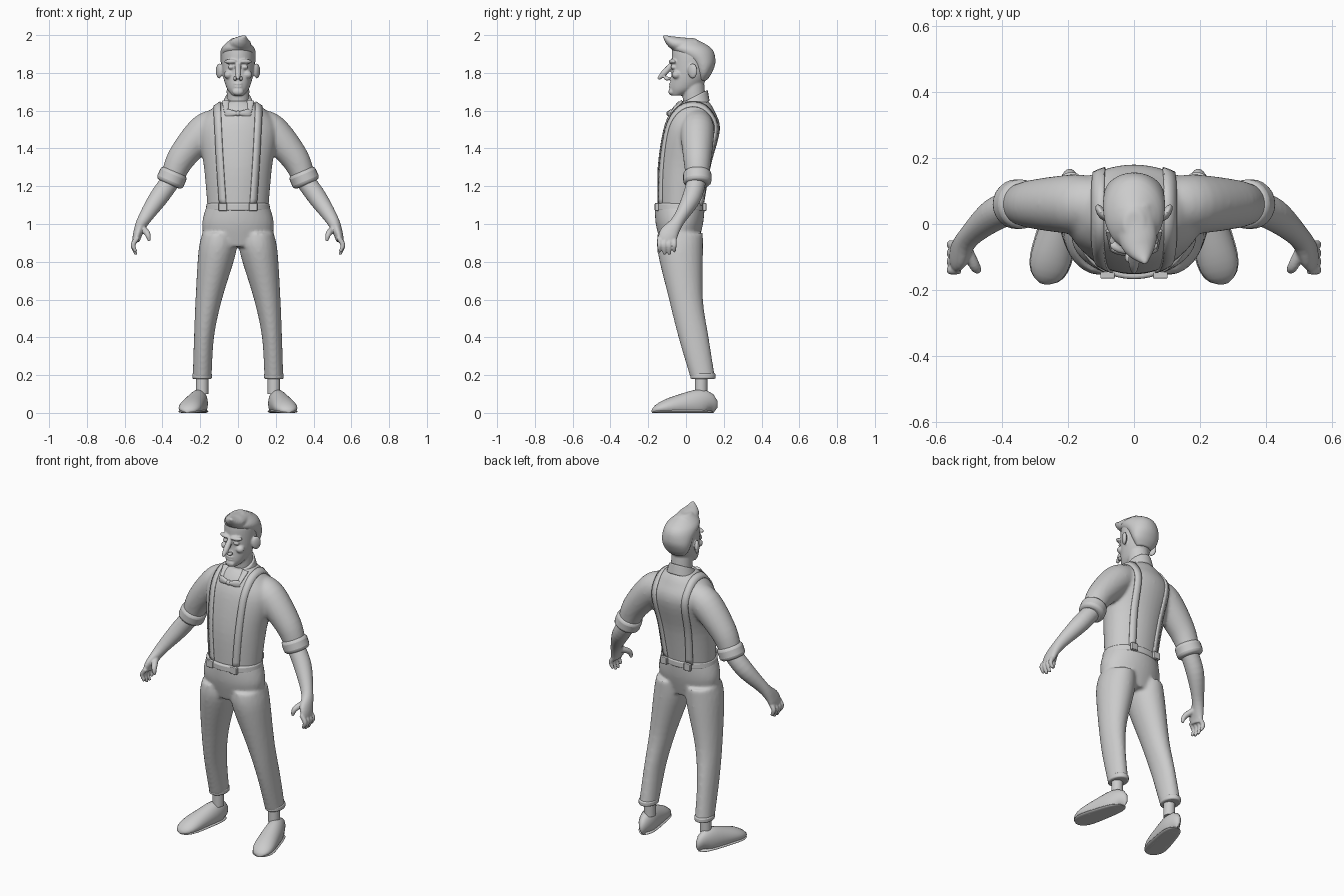
import bpy, bmesh, math
from mathutils import Vector, Matrix
from mathutils.bvhtree import BVHTree

if "Cube" in bpy.data.objects:
    bpy.data.objects.remove(bpy.data.objects["Cube"])

ALONG_X, ALONG_Y, UP = Vector((1, 0, 0)), Vector((0, 1, 0)), Vector((0, 0, 1))
clay = bpy.data.materials.new("plain grey")
clay.use_nodes = True
clay.diffuse_color = (.6, .6, .6, 1)
clay.node_tree.nodes["Principled BSDF"].inputs["Base Color"].default_value = clay.diffuse_color


def spline(points, steps):
    """Smooth Catmull-Rom path through points of any dimension."""
    path = []
    for i, (b, c) in enumerate(zip(points, points[1:])):
        before = points[max(i - 1, 0)]
        after = points[min(i + 2, len(points) - 1)]
        for k in range(steps):
            t = k / steps
            ease = t * t * (3 - 2 * t)
            leave = (c - before) * t * (1 - t) ** 2 / 2
            arrive = (after - b) * t * t * (t - 1) / 2
            path.append(b.lerp(c, ease) + leave + arrive)
    return path + [points[-1]]


def tube(bm, rings, ref=ALONG_X, flat=False, sides=24, steps=5):
    """Loft ellipses given as x, y, z, radius along ref, optional other radius."""
    path = spline([Vector((*r[:4], r[-1])) for r in rings], steps)
    loops = []
    for i, ring in enumerate(path):
        centre = ring.xyz
        ahead = path[min(i + 1, len(path) - 1)].xyz
        behind = path[max(i - 1, 0)].xyz
        axis = UP if flat else (ahead - behind).normalized()
        u = (ref - axis * ref.dot(axis)).normalized()
        v = axis.cross(u)
        loop = []
        for k in range(sides):
            angle = math.tau * k / sides
            spot = centre + u * ring[3] * math.cos(angle) + v * ring[4] * math.sin(angle)
            loop.append(bm.verts.new(spot))
        loops.append(loop)
    for low, high in zip(loops, loops[1:]):
        for k in range(sides):
            bm.faces.new((low[k - 1], low[k], high[k], high[k - 1]))
    bm.faces.new(loops[0])
    bm.faces.new(loops[-1])


def body(bm, rows, **options):
    """Upright loft from rows of height, half width, front y, back y."""
    rings = [(0, (front + back) / 2, z, width, (back - front) / 2) for z, width, front, back in rows]
    tube(bm, rings, flat=True, sides=40, **options)


def ball(bm, centre, radii, lean=0):
    place = Matrix.Translation(centre) @ Matrix.Rotation(lean, 4, "Z") @ Matrix.Diagonal((*radii, 1))
    bmesh.ops.create_uvsphere(bm, u_segments=20, v_segments=12, radius=1, matrix=place)


def box(bm, centre, size):
    place = Matrix.Translation(centre) @ Matrix.Diagonal((*size, 1))
    bmesh.ops.create_cube(bm, size=1, matrix=place)


def mirror(bm):
    """Copy everything so far to the other side."""
    copy = bmesh.ops.duplicate(bm, geom=bm.verts[:] + bm.edges[:] + bm.faces[:])
    for item in copy["geom"]:
        if isinstance(item, bmesh.types.BMVert):
            item.co.x *= -1


def finish(name, bm, voxel=0, bevel=0):
    """Make the object; voxel blends its pieces, bevel rounds its rims."""
    bmesh.ops.recalc_face_normals(bm, faces=bm.faces)
    mesh = bpy.data.meshes.new(name)
    bm.to_mesh(mesh)
    bm.free()
    mesh.materials.append(clay)
    part = bpy.data.objects.new(name, mesh)
    bpy.context.collection.objects.link(part)
    bpy.ops.object.select_all(action="DESELECT")
    part.select_set(True)
    bpy.context.view_layer.objects.active = part
    bpy.ops.object.shade_smooth_by_angle(angle=math.radians(45))
    if voxel:
        blend = part.modifiers.new("blend", "REMESH")
        blend.mode = "VOXEL"
        blend.voxel_size = voxel
        blend.use_smooth_shade = True
        part.modifiers.new("soften", "SMOOTH").iterations = 4
    if bevel:
        rim = part.modifiers.new("round_rim", "BEVEL")
        rim.width = bevel
        rim.segments = 3
    return part


# Shirt: short sleeves blended into the torso
bm = bmesh.new()
tube(bm, [(.1, .06, 1.53, .08), (.18, .06, 1.49, .09), (.3, .06, 1.35, .075), (.35, .06, 1.24, .06)], ref=ALONG_Y)
mirror(bm)
body(bm, [(1.07, .16, -.15, .09), (1.3, .18, -.15, .13), (1.5, .21, -.12, .18), (1.6, .15, -.08, .15),
          (1.65, .08, -.04, .12)])
shirt = finish("shirt", bm, voxel=.01)

# Rolled sleeve cuffs
bm = bmesh.new()
tube(bm, [(.335, .06, 1.28, .075), (.365, .06, 1.21, .075)], ref=ALONG_Y, steps=1)
mirror(bm)
finish("sleeve_cuffs", bm, bevel=.02)

# Forearms, palms, fingers and thumbs
bm = bmesh.new()
tube(bm, [(.34, .06, 1.25, .05), (.42, .03, 1.14, .05), (.5, -.04, 1.02, .034), (.53, -.09, .95, .05, .025),
          (.54, -.1, .91, .045, .02)], ref=ALONG_Y)
for finger in range(4):
    y = -.14 + .026 * finger
    tip = .83 + .015 * abs(finger - 1.5)
    tube(bm, [(.53, y, .93, .013), (.555, y, .89, .013), (.54, y, tip, .008)], ref=ALONG_Y)
tube(bm, [(.51, -.07, .98, .018), (.48, -.13, .95, .016), (.47, -.14, .91, .008)], ref=ALONG_Y)
mirror(bm)
finish("arms_and_hands", bm, voxel=.005)

# Trousers: two legs blended into the hips
bm = bmesh.new()
tube(bm, [(.19, .09, .18, .05, .065), (.18, .04, .4, .053, .08), (.155, 0, .6, .07, .09), (.11, -.03, .85, .1, .12),
          (.1, -.03, .95, .09, .12)], flat=True)
mirror(bm)
body(bm, [(.88, .17, -.13, .06), (1, .19, -.16, .09), (1.1, .165, -.165, .1)])
finish("trousers", bm, voxel=.01)

# Waistband and trouser hems
bm = bmesh.new()
tube(bm, [(.19, .09, .18, .052, .067), (.19, .09, .21, .052, .067)], flat=True, steps=1)
mirror(bm)
body(bm, [(1.07, .172, -.167, .102), (1.11, .166, -.167, .102)], steps=1)
finish("waistband_and_hems", bm, bevel=.008)

# Ankles
bm = bmesh.new()
tube(bm, [(.19, .08, .1, .033), (.19, .08, .22, .033)], flat=True)
mirror(bm)
finish("ankles", bm)


def shoe_loft(bm, heel_height, toe_height, grow):
    """Rounded footprint from heel to toe, swelling forwards and turned out."""
    rings = []
    for i in range(17):
        t = (1 - math.cos(math.pi * i / 16)) / 2
        roundness = math.sqrt(1 - abs(2 * t - 1) ** 4) + .02
        width = (.046 + .022 * t + grow) * roundness
        height = (heel_height + (toe_height - heel_height) * t) * roundness
        rings.append((.19 + .08 * t, .145 - .325 * t, height * .4, width, height * .6))
    tube(bm, rings, steps=1)
    for vert in bm.verts:
        vert.co.z = max(vert.co.z, 0)


# Shoes and their soles
for name, heel, toe, grow in (("shoes", .15, .05, 0), ("shoe_soles", .02, .02, .003)):
    bm = bmesh.new()
    shoe_loft(bm, heel, toe, grow)
    mirror(bm)
    finish(name, bm)

# Head: ears, brows, eyes, cheeks and nostrils, then neck, skull, nose, lips and chin
bm = bmesh.new()
ball(bm, (.1, .035, 1.81), (.013, .028, .04), lean=-.5)
ball(bm, (.04, -.073, 1.86), (.036, .016, .012), lean=.3)
ball(bm, (.036, -.067, 1.83), (.018, .014, .012))
ball(bm, (.05, -.05, 1.79), (.025, .025, .022))
ball(bm, (.016, -.1, 1.77), (.013, .018, .011))
mirror(bm)
tube(bm, [(0, .05, 1.58, .06), (0, .035, 1.76, .06)])
body(bm, [(1.68, .03, -.075, -.02), (1.72, .06, -.085, .07), (1.8, .082, -.077, .125), (1.9, .086, -.075, .14),
          (1.94, .07, -.07, .11)])
tube(bm, [(0, -.07, 1.85, .014), (0, -.115, 1.8, .017), (0, -.147, 1.767, .008)])
for lip in (1.742, 1.727):
    ball(bm, (0, -.077, lip), (.025, .014, .007))
ball(bm, (0, -.077, 1.7), (.03, .016, .02))
finish("head", bm, voxel=.005)

# Hair: swept-back cap with a pointed quiff
bm = bmesh.new()
body(bm, [(1.76, .05, .06, .11), (1.8, .08, .05, .137), (1.86, .092, .01, .156), (1.93, .088, -.08, .135),
          (1.985, .03, -.04, .04)])
tube(bm, [(0, .05, 1.94, .06, .04), (.015, -.06, 1.957, .055, .036), (.036, -.12, 1.997, .006)])
finish("hair", bm, voxel=.006)

# Shirt collar: tapered band sloping down to the front, with two points
bm = bmesh.new()
tube(bm, [(.066, -.02, 1.65, .02, .008), (.06, -.08, 1.59, .012, .007)])
mirror(bm)
finish("collar_points", bm)
bm = bmesh.new()
tube(bm, [(0, .035, 1.605, .09), (0, .035, 1.67, .068, .08)], flat=True, steps=1)
for vert in bm.verts:
    vert.co.z += (vert.co.y - .035) / 2
finish("collar", bm, bevel=.006)

# Bow tie
bm = bmesh.new()
tube(bm, [(.005, -.09, 1.585, .01), (.05, -.08, 1.585, .012, .023), (.068, -.075, 1.585, .008, .018)], ref=ALONG_Y)
mirror(bm)
ball(bm, (0, -.09, 1.585), (.015, .014, .015))
finish("bow_tie", bm)

# Braces: ribbons cast onto the shirt from waist, over the shoulder, to waist
bpy.context.view_layer.update()
surface = BVHTree.FromObject(shirt, bpy.context.evaluated_depsgraph_get())
bm = bmesh.new()
rows = []
for i in range(41):
    t = i / 40
    turn = math.pi * min(max((t - .3) / .4, 0), 1)
    outward = Vector((0, -math.cos(turn), math.sin(turn)))
    core = Vector((.08 + .03 * math.sin(math.pi * t), .02, 1.1 + .4 * min(t / .3, (1 - t) / .3, 1)))
    row = []
    for side in (-1, 0, 1):
        start = core + ALONG_X * side * .018 + outward
        spot = surface.ray_cast(start, -outward)[0]
        row.append(bm.verts.new(spot + outward * .003))
    rows.append(row)
for low, high in zip(rows, rows[1:]):
    for k in range(2):
        bm.faces.new((low[k], low[k + 1], high[k + 1], high[k]))
mirror(bm)
braces = finish("braces", bm)
cloth = braces.modifiers.new("thickness", "SOLIDIFY")
cloth.thickness = .01
cloth.offset = 0

# Brace clips at the waist
bm = bmesh.new()
for y in (-.155, .098):
    box(bm, (.08, y, 1.09), (.044, .02, .042))
mirror(bm)
finish("brace_clips", bm, bevel=.004)
